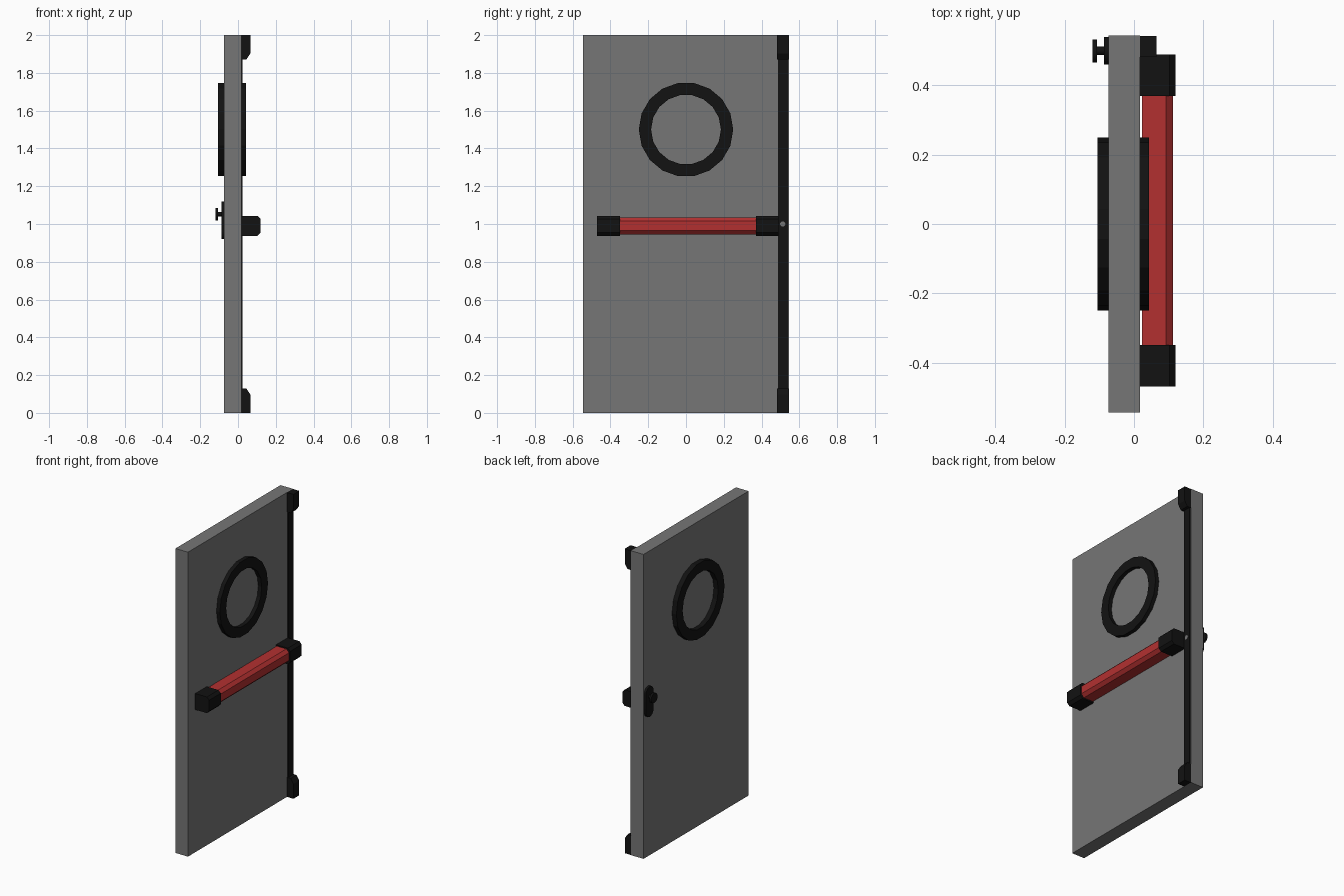
import bpy, bmesh, math
from mathutils import Matrix

if "Cube" in bpy.data.objects:
    bpy.data.objects.remove(bpy.data.objects["Cube"])


def material(name, rgb):
    m = bpy.data.materials.new(name)
    m.diffuse_color = (*rgb, 1)
    m.use_nodes = True
    m.node_tree.nodes["Principled BSDF"].inputs["Base Color"].default_value = m.diffuse_color
    return m


BLACK = material("black_plastic", (0.006, 0.006, 0.006))
RED = material("red_paint", (0.45, 0.03, 0.03))
GREY = material("grey_metal", (0.18, 0.18, 0.18))


def finish(name, bm, mat, smooth=False):
    bmesh.ops.recalc_face_normals(bm, faces=bm.faces)
    me = bpy.data.meshes.new(name)
    bm.to_mesh(me)
    bm.free()
    ob = bpy.data.objects.new(name, me)
    bpy.context.collection.objects.link(ob)
    me.materials.append(mat)
    if smooth:
        bpy.ops.object.select_all(action='DESELECT')
        ob.select_set(True)
        bpy.context.view_layer.objects.active = ob
        bpy.ops.object.shade_smooth_by_angle(angle=math.radians(35))
    return ob


def extrude(name, points, direction, mat, smooth=False):
    """Prism from a flat outline of 3D points."""
    bm = bmesh.new()
    face = bm.faces.new([bm.verts.new(p) for p in points])
    new = bmesh.ops.extrude_face_region(bm, geom=[face], use_keep_orig=True)["geom"]
    bmesh.ops.translate(bm, vec=direction,
                        verts=[v for v in new if isinstance(v, bmesh.types.BMVert)])
    return finish(name, bm, mat, smooth)


def box(name, x, y, z, mat):
    pts = [(x[0], y[0], z[0]), (x[0], y[1], z[0]), (x[0], y[1], z[1]), (x[0], y[0], z[1])]
    return extrude(name, pts, (x[1] - x[0], 0, 0), mat)


def disc(name, x0, x1, y, z, r, mat, n=16):
    pts = [(x0, y + r * math.cos(2 * math.pi * i / n), z + r * math.sin(2 * math.pi * i / n))
           for i in range(n)]
    return extrude(name, pts, (x1 - x0, 0, 0), mat, True)


def bar(name, x0, x1, z0, z1, c, y0, y1, mat):
    """Length along y whose outer edges are chamfered by c."""
    prof = [(x0, z0), (x1 - c, z0), (x1, z0 + c), (x1, z1 - c), (x1 - c, z1), (x0, z1)]
    return extrude(name, [(x, y0, z) for x, z in prof], (0, y1 - y0, 0), mat)


def ring(name, x0, x1, r_in, r_out, z, n=18):
    """Square-section hoop around the x axis."""
    bm = bmesh.new()
    rows = []
    for i in range(n):
        a = 2 * math.pi * i / n
        rows.append([bm.verts.new((x, r * math.cos(a), z + r * math.sin(a)))
                     for x, r in ((x0, r_in), (x1, r_in), (x1, r_out), (x0, r_out))])
    for i in range(n):
        a, b = rows[i], rows[(i + 1) % n]
        for k in range(4):
            bm.faces.new((a[k], a[(k + 1) % 4], b[(k + 1) % 4], b[k]))
    return finish(name, bm, BLACK)


# Door leaf
FRONT, BACK = 0.018, -0.073
box("door_leaf", (BACK, FRONT), (-0.545, 0.545), (0, 2), GREY)

# Window frames on both sides
ring("window_frame_inside", FRONT - 0.005, 0.043, 0.185, 0.25, 1.5)
ring("window_frame_outside", -0.105, BACK + 0.005, 0.185, 0.25, 1.5)

# Push bar with end housings
bar("push_bar", 0.023, 0.112, 0.945, 1.035, 0.02, -0.36, 0.38, RED)
for name, y0, y1 in (("bar_end_left", -0.47, -0.35), ("bar_end_right", 0.37, 0.49)):
    bar(name, FRONT, 0.12, 0.937, 1.043, 0.017, y0, y1, BLACK)

# Vertical latch strip, its end blocks and centre screw
box("latch_strip", (FRONT, 0.025), (0.487, 0.54), (0.01, 1.99), BLACK)
for name, z, s in (("latch_bottom", 0, 1), ("latch_top", 2, -1)):
    prof = [(FRONT, 0), (0.065, 0), (0.065, 0.097), (0.045, 0.128), (FRONT, 0.128)]
    extrude(name, [(x, 0.483, z + s * h) for x, h in prof], (0, 0.06, 0), BLACK)
disc("latch_screw", 0.02, 0.027, 0.512, 1.0, 0.014, GREY)

# Outside knob on a rounded plate
plate = []
for i in range(18):
    a = math.pi * (i if i < 9 else i - 1) / 8
    plate.append((BACK, 0.5 + 0.04 * math.cos(a),
                  (1.08 if i < 9 else 0.96) + 0.04 * math.sin(a)))
extrude("knob_plate", plate, (-0.014, 0, 0), BLACK, True)
disc("knob_stem", -0.112, -0.085, 0.5, 1.052, 0.012, BLACK)
disc("knob", -0.12, -0.107, 0.5, 1.052, 0.033, BLACK)
